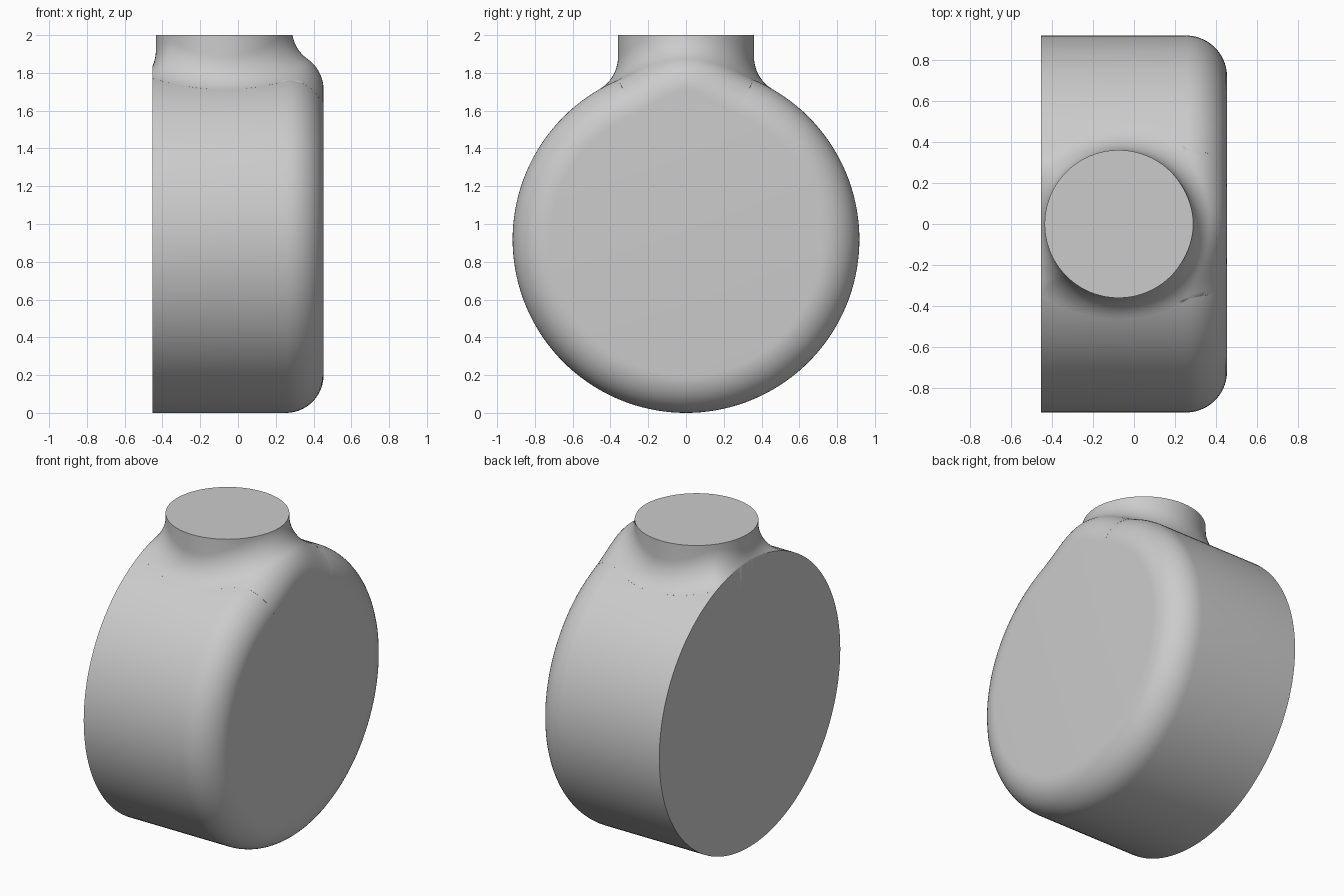
import bpy, bmesh, math
from mathutils import Vector

cube = bpy.data.objects.get("Cube")
if cube:
    bpy.data.objects.remove(cube)

RADIUS = 0.918          # drum radius, also its centre height
HALF = 0.453            # half depth along x
BLEND = 0.2             # radius of the rim rounding and of the neck fillet
RIM_X = HALF - BLEND    # centre plane of the rim rounding
NECK_R, NECK_X, TOP = 0.36, -0.075, 2.0
SEGS, STEPS = 144, 14

grey = bpy.data.materials.new("light grey")
grey.use_nodes = True
color = (0.6, 0.6, 0.6, 1)
grey.diffuse_color = color
grey.node_tree.nodes["Principled BSDF"].inputs["Base Color"].default_value = color


def loft(name, columns):
    """Skin closed columns of points arranged around a loop and cap both ends."""
    bm = bmesh.new()
    grid = [[bm.verts.new(p) for p in col] for col in columns]
    for i, a in enumerate(grid):
        b = grid[(i + 1) % len(grid)]
        for k in range(len(a) - 1):
            bm.faces.new((a[k], a[k + 1], b[k + 1], b[k]))
    bm.faces.new([col[0] for col in grid])
    bm.faces.new([col[-1] for col in grid])
    bmesh.ops.remove_doubles(bm, verts=bm.verts, dist=1e-5)
    bmesh.ops.dissolve_degenerate(bm, edges=bm.edges, dist=1e-5)
    bmesh.ops.recalc_face_normals(bm, faces=bm.faces)
    mesh = bpy.data.meshes.new(name)
    bm.to_mesh(mesh)
    bm.free()
    mesh.materials.append(grey)
    obj = bpy.data.objects.new(name, mesh)
    bpy.context.collection.objects.link(obj)
    bpy.ops.object.select_all(action="DESELECT")
    obj.select_set(True)
    bpy.context.view_layer.objects.active = obj
    bpy.ops.object.shade_smooth_by_angle(angle=math.radians(40))
    return obj


def bisect(test):
    """Parameter in 0..1 where test switches from true to false."""
    lo, hi = 0.0, 1.0
    for _ in range(30):
        mid = (lo + hi) / 2
        lo, hi = (mid, hi) if test(mid) else (lo, mid)
    return lo


def arc(center, start, end, t0=0.0, t1=1.0):
    return [center + BLEND * start.slerp(end, t0 + (t1 - t0) * k / STEPS)
            for k in range(STEPS + 1)]


# Drum: flat back, rounded rim on the +x side
profile = [(-HALF, RADIUS)]
for k in range(STEPS + 1):
    a = math.pi / 2 * k / STEPS
    profile.append((RIM_X + BLEND * math.sin(a), RADIUS - BLEND + BLEND * math.cos(a)))
angles = [2 * math.pi * i / SEGS for i in range(SEGS)]
loft("drum_body", [[Vector((x, r * math.sin(a), RADIUS + r * math.cos(a)))
                    for x, r in profile] for a in angles])


def neck_column(angle):
    """Neck wall, rolling-ball fillet, and the rim rounding lifted by the fillet."""
    out = Vector((math.cos(angle), math.sin(angle), 0))
    ball = Vector((NECK_X, 0, 0)) + out * (NECK_R + BLEND)
    over = max(0.0, -HALF - ball.x)      # ball rolls over the sharp back edge
    rho = RADIUS + math.sqrt(BLEND ** 2 - over ** 2)
    ball.z = RADIUS + math.sqrt(rho ** 2 - ball.y ** 2)
    foot = Vector((max(ball.x, -HALF), ball.y * RADIUS / rho,
                   RADIUS + (ball.z - RADIUS) * RADIUS / rho))
    to_neck, to_foot = -out, (foot - ball).normalized()
    point = lambda t: ball + BLEND * to_neck.slerp(to_foot, t)
    t0 = bisect(lambda t: point(t).z > TOP) if ball.z > TOP else 0.0
    t1 = 1.0
    lifted = ball.x > RIM_X
    if lifted:
        t1 = bisect(lambda t: point(t).x < (ball.x + RIM_X) / 2)
    fillet = arc(ball, to_neck, to_foot, t0, t1)
    top = fillet[0].copy()
    top.z = TOP
    if lifted:
        d = to_neck.slerp(to_foot, t1)
        rim = arc(ball + 2 * BLEND * d, -d, Vector((1, 0, 0)))
    else:
        rim = [fillet[-1].copy() for _ in range(STEPS + 1)]
    return [top] + fillet + rim + [rim[-1] - Vector((0, 0, 0.3))]


# Neck blended into the drum
loft("neck", [neck_column(a) for a in angles])
